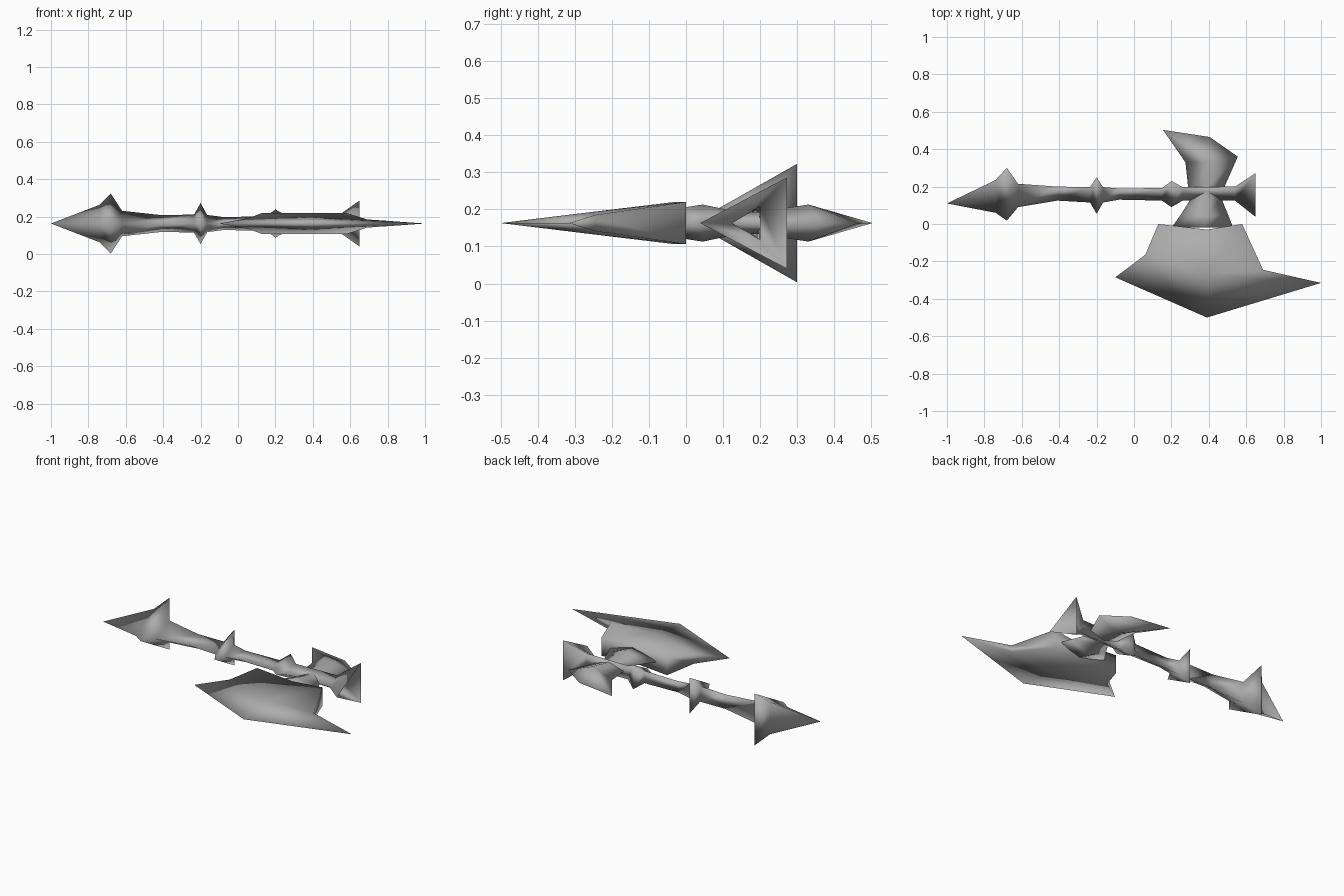
import bpy, bmesh

if "Cube" in bpy.data.objects:
    bpy.data.objects.remove(bpy.data.objects["Cube"])

Z0 = 0.163  # height of the mirror plane

steel = bpy.data.materials.new("grey steel")
steel.diffuse_color = (0.42, 0.42, 0.42, 1)
steel.use_nodes = True
steel.node_tree.nodes["Principled BSDF"].inputs["Base Color"].default_value = steel.diffuse_color


def finish(name, bm):
    bmesh.ops.recalc_face_normals(bm, faces=bm.faces)
    me = bpy.data.meshes.new(name)
    bm.to_mesh(me)
    bm.free()
    me.materials.append(steel)
    for p in me.polygons:
        p.use_smooth = True
    ob = bpy.data.objects.new(name, me)
    bpy.context.collection.objects.link(ob)
    return ob


def plate(name, pts, faces):
    """Two-sided plate: points (x, y, half thickness), mirrored about Z0."""
    bm = bmesh.new()
    top = [bm.verts.new((x, y, Z0 + h)) for x, y, h in pts]
    bot = [bm.verts.new((x, y, Z0 - h)) if h else t
           for (x, y, h), t in zip(pts, top)]
    edges = {}
    for f in faces:
        bm.faces.new([top[i] for i in f])
        bm.faces.new([bot[i] for i in reversed(f)])
        for a, b in zip(f, f[1:] + f[:1]):
            key = (min(a, b), max(a, b))
            edges[key] = edges.get(key, 0) + 1
    # side walls wherever the rim has thickness
    for (a, b), n in edges.items():
        if n == 1:
            ring = list(dict.fromkeys([top[a], top[b], bot[b], bot[a]]))
            if len(ring) > 2:
                bm.faces.new(ring)
    return finish(name, bm)


# Three-sided handle: x, front y, back y, half height of the back edge
rings = [(-0.74, 0.06, 0.235, 0.10), (-0.68, 0.018, 0.30, 0.16),
         (-0.62, 0.09, 0.215, 0.068), (-0.41, 0.125, 0.20, 0.045),
         (-0.235, 0.115, 0.197, 0.048), (-0.20, 0.055, 0.25, 0.11),
         (-0.165, 0.115, 0.197, 0.046), (-0.08, 0.13, 0.19, 0.035),
         (0.15, 0.125, 0.192, 0.038), (0.20, 0.09, 0.23, 0.075),
         (0.26, 0.125, 0.197, 0.042), (0.54, 0.125, 0.20, 0.045),
         (0.65, 0.038, 0.272, 0.123)]
bm = bmesh.new()
loops = [[bm.verts.new((x, y0, Z0)), bm.verts.new((x, y1, Z0 + h)),
          bm.verts.new((x, y1, Z0 - h))] for x, y0, y1, h in rings]
tip = bm.verts.new((-1.0, 0.11, Z0))
for i in range(3):
    j = (i + 1) % 3
    bm.faces.new((tip, loops[0][i], loops[0][j]))
    for a, b in zip(loops, loops[1:]):
        bm.faces.new((a[i], b[i], b[j], a[j]))
finish("handle", bm)

# Large cutting blade: rim followed by the centre of the cheek
blade = [(0.13, 0.0, 0.057), (0.06, -0.165, 0.03), (-0.1, -0.285, 0),
         (0.39, -0.5, 0), (1.0, -0.315, 0), (0.69, -0.245, 0.022),
         (0.578, 0.0, 0.057), (0.39, -0.03, 0.057), (0.39, -0.27, 0.028)]
plate("cutting_blade", blade, [(i, (i + 1) % 8, 8) for i in range(8)])

# Hub through the handle, widening into the small rear blade
hub = [(0.20, -0.02, 0), (0.38, -0.02, 0.04), (0.53, -0.02, 0),
       (0.25, 0.05, 0), (0.38, 0.045, 0.05), (0.505, 0.045, 0),
       (0.30, 0.13, 0), (0.39, 0.14, 0.03), (0.47, 0.13, 0),
       (0.29, 0.19, 0), (0.39, 0.20, 0.03), (0.48, 0.19, 0),
       (0.275, 0.33, 0), (0.405, 0.33, 0.05), (0.555, 0.36, 0),
       (0.155, 0.503, 0), (0.405, 0.465, 0)]
faces = [(r + c, r + c + 1, r + c + 4, r + c + 3)
         for r in (0, 3, 6, 9) for c in (0, 1)]
faces += [(12, 13, 15), (13, 16, 15), (13, 14, 16)]
plate("hub_and_rear_blade", hub, faces)
